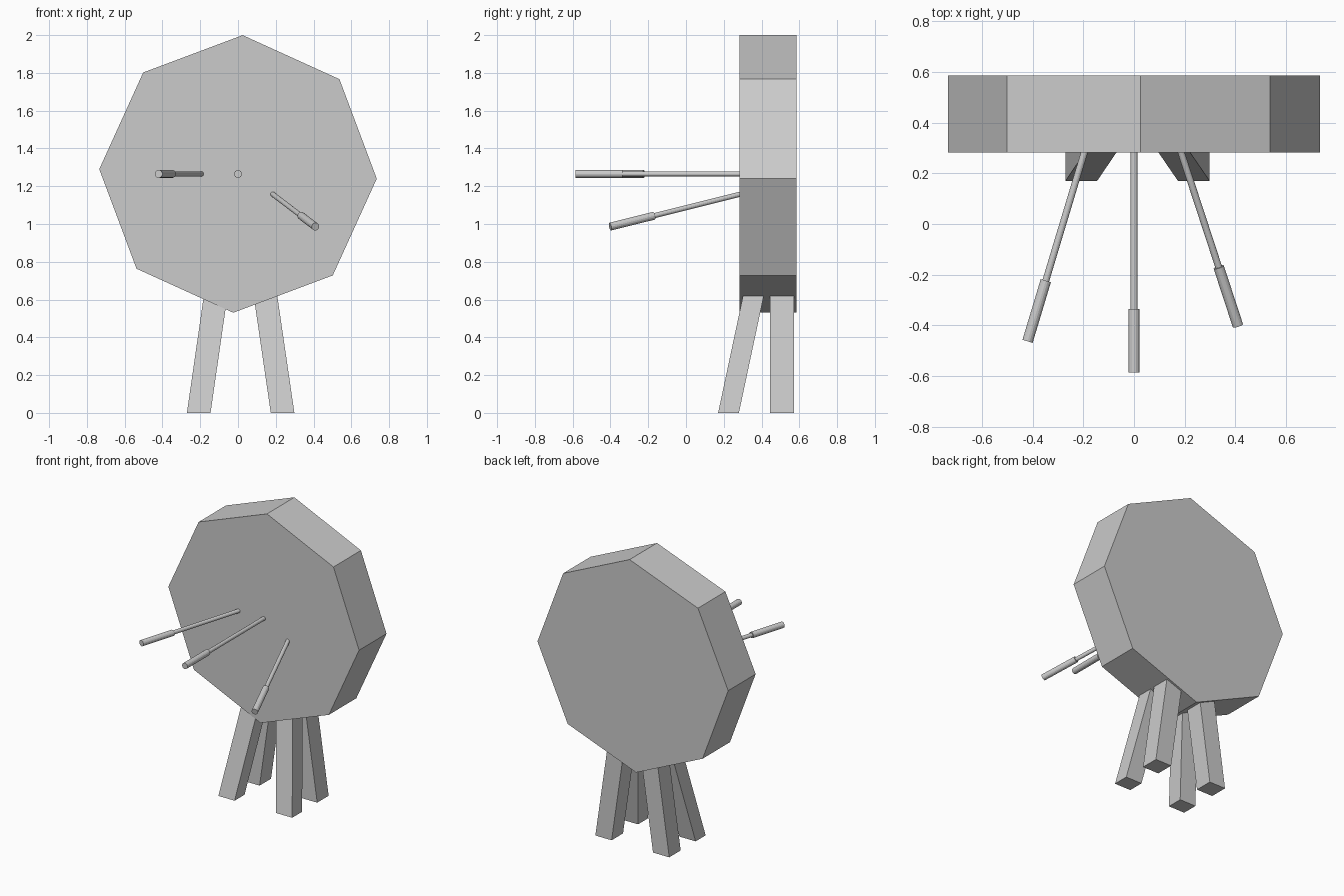
import bpy, bmesh, math
from mathutils import Vector

if "Cube" in bpy.data.objects:
    bpy.data.objects.remove(bpy.data.objects["Cube"])


def new_object(name, bm):
    bmesh.ops.recalc_face_normals(bm, faces=bm.faces)
    mesh = bpy.data.meshes.new(name)
    bm.to_mesh(mesh)
    bm.free()
    ob = bpy.data.objects.new(name, mesh)
    bpy.context.collection.objects.link(ob)
    return ob


def loft(name, rings):
    """Skin a list of equal-sized point rings and cap both ends."""
    bm = bmesh.new()
    vs = [[bm.verts.new(p) for p in ring] for ring in rings]
    n = len(vs[0])
    for a, b in zip(vs, vs[1:]):
        for i in range(n):
            j = (i + 1) % n
            bm.faces.new((a[i], a[j], b[j], b[i]))
    bm.faces.new(vs[0])
    bm.faces.new(vs[-1])
    return new_object(name, bm)


# Octagonal board, turned slightly off its corner
def octagon(y):
    angles = [math.radians(88.05 + 45 * i) for i in range(8)]
    return [(0.735 * math.cos(a), y, 1.265 + 0.735 * math.sin(a)) for a in angles]


loft("target_board", [octagon(0.283), octagon(0.585)])


# Square legs, leaning towards their tops inside the board
def leg(name, foot, top, top_z, wx, wy):
    def ring(c, z):
        return [(c[0] + sx * wx / 2, c[1] + sy * wy / 2, z)
                for sx, sy in ((-1, -1), (1, -1), (1, 1), (-1, 1))]
    loft(name, [ring(foot, 0), ring(top, top_z)])


for side, fx, tx in (("left", -0.208, -0.117), ("right", 0.236, 0.144)):
    leg(f"front_leg_{side}", (fx, 0.225), (tx, 0.359), 0.63, 0.125, 0.11)
    leg(f"back_leg_{side}", (fx, 0.508), (tx, 0.508), 0.63, 0.125, 0.126)


# Darts: thick grip at the outer end, thin shaft stuck into the board
def dart(name, end, entry, grip=0.25, sides=16):
    end, entry = Vector(end), Vector(entry)
    d = (entry - end).normalized()
    u = d.cross(Vector((0, 0, 1))).normalized()
    v = d.cross(u)

    def ring(c, r):
        return [c + r * (u * math.cos(t) + v * math.sin(t))
                for t in (2 * math.pi * i / sides for i in range(sides))]
    joint = end + d * grip
    loft(name, [ring(end, 0.021), ring(joint, 0.021),
                ring(joint, 0.0135), ring(entry + d * 0.03, 0.0135)])


dart("dart_left", (-0.42, -0.463, 1.265), (-0.195, 0.285, 1.265))
dart("dart_middle", (0, -0.585, 1.265), (0, 0.285, 1.265))
dart("dart_right", (0.41, -0.401, 0.986), (0.185, 0.285, 1.157))
